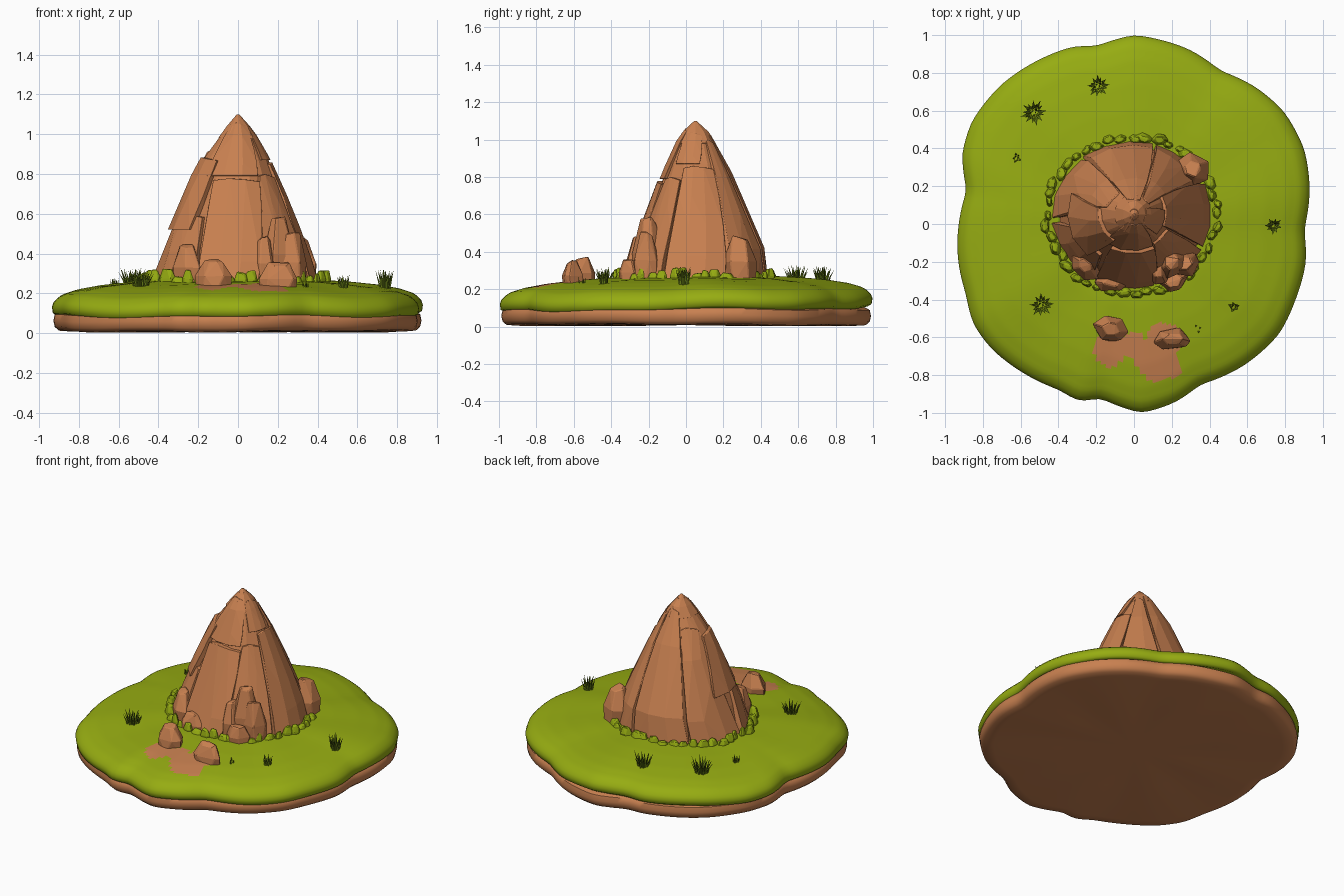
import bpy, bmesh, math, random
from mathutils import Vector

if "Cube" in bpy.data.objects:
    bpy.data.objects.remove(bpy.data.objects["Cube"])
random.seed(7)

def material(name, col):
    m = bpy.data.materials.new(name)
    m.diffuse_color = (*col, 1)
    m.use_nodes = True
    m.node_tree.nodes["Principled BSDF"].inputs["Base Color"].default_value = m.diffuse_color
    return m

GRASS = material("grass green", (0.305, 0.413, 0.006))
BLADE = material("dark grass", (0.13, 0.20, 0.008))
ROCK = material("clay rock", (0.578, 0.216, 0.08))

def finish(bm, name, mats, smooth=None, bevel=0):
    bmesh.ops.recalc_face_normals(bm, faces=bm.faces[:])
    me = bpy.data.meshes.new(name)
    bm.to_mesh(me)
    bm.free()
    ob = bpy.data.objects.new(name, me)
    bpy.context.collection.objects.link(ob)
    for m in mats:
        me.materials.append(m)
    if smooth:
        bpy.ops.object.select_all(action='DESELECT')
        ob.select_set(True)
        bpy.context.view_layer.objects.active = ob
        bpy.ops.object.shade_smooth_by_angle(angle=math.radians(smooth))
    if bevel:
        b = ob.modifiers.new("worn edges", 'BEVEL')
        b.width, b.segments, b.limit_method = bevel, 1, 'ANGLE'
        b.angle_limit = math.radians(35)
    return ob

def lerp_table(t, x):
    for p, q in zip(t, t[1:]):
        if x <= q[0]:
            f = max(0, (x - p[0]) / (q[0] - p[0]))
            return [u + (v - u) * f for u, v in zip(p[1:], q[1:])]
    return list(t[-1][1:])

# island outline, counter-clockwise from the right
OUT = [(.9, -.03), (.93, .18), (.9, .4), (.79, .6), (.635, .73), (.46, .81), (.29, .925),
       (.16, .97), (0, 1), (-.2, .94), (-.32, .94), (-.54, .85), (-.7, .74), (-.86, .54),
       (-.91, .37), (-.885, .18), (-.935, -.08), (-.93, -.2), (-.89, -.37), (-.85, -.53),
       (-.755, -.66), (-.6, -.78), (-.39, -.88), (-.29, -.94), (-.18, -.92), (.04, -1),
       (.215, -.945), (.35, -.85), (.58, -.75), (.77, -.58), (.855, -.4), (.91, -.2)]
polar = [(math.atan2(y, x) % math.tau, math.hypot(x, y)) for x, y in OUT]
polar.sort()
polar = [(polar[-1][0] - math.tau, polar[-1][1])] + polar + [(polar[0][0] + math.tau, polar[0][1])]
N = 160
ANG = [i * math.tau / N for i in range(N)]
RAD = [lerp_table(polar, a)[0] for a in ANG]
RAD = [(RAD[i - 1] + 2 * RAD[i] + RAD[(i + 1) % N]) / 4 for i in range(N)]

def disc(profile, wobble):
    """Stack of outline rings; first and last rings are closed by a centre point."""
    bm = bmesh.new()
    rings = [[bm.verts.new((f * r * math.cos(a), f * r * math.sin(a), z + wobble(a, f, z)))
              for a, r in zip(ANG, RAD)] for f, z in profile]
    for p, q in zip(rings, rings[1:]):
        for i in range(N):
            j = (i + 1) % N
            bm.faces.new((p[i], p[j], q[j], q[i]))
    for ring, z in ((rings[0], profile[0][1]), (rings[-1], profile[-1][1])):
        c = bm.verts.new((0, 0, z))
        for i in range(N):
            bm.faces.new((ring[i], ring[(i + 1) % N], c))
    return bm

# dirt underside
bm = disc([(.5, .008), (.9, .008), (.965, .012), (.985, .03), (.992, .06), (.985, .092), (.95, .11)],
          lambda a, f, z: .006 * math.sin(5 * a + 1) * math.sin(3 * a))
finish(bm, "dirt_base", [ROCK], 50)

# grass top with a bare dirt patch
TOP = [(0, .268), (.45, .262), (.6, .252), (.75, .236), (.87, .215), (.94, .193), (.975, .168), (1, .13)]
prof = [(.93, .105), (.975, .088), (.995, .1), (1, .13), (.992, .152), (.975, .17), (.957, .184)]
prof += [(f, lerp_table(TOP, f)[0]) for f in [.94 - .02 * i for i in range(37)]]
bm = disc(prof, lambda a, f, z: (.012 * f * math.sin(a) + .006 * f * math.sin(4 * a + 1)
                                 + .004 * f * math.sin(9 * a)))
PATCH = [(-.13, -.67, .085), (0, -.64, .07), (.12, -.72, .11), (.16, -.61, .09), (.19, -.76, .06)]
for f in bm.faces:
    c = f.calc_center_median()
    f.material_index = int(c.z > .15 and any(math.hypot(c.x - x, c.y - y) < r for x, y, r in PATCH))
finish(bm, "grass_top", [GRASS, ROCK], 60)

def hull(bm, pts):
    vs = [bm.verts.new(p) for p in pts]
    res = bmesh.ops.convex_hull(bm, input=vs)
    junk = {v for v in res["geom_interior"] + res["geom_unused"] if isinstance(v, bmesh.types.BMVert)}
    bmesh.ops.delete(bm, geom=list(junk), context='VERTS')

def flatten(bm):
    bmesh.ops.dissolve_limit(bm, angle_limit=math.radians(4), verts=bm.verts[:], edges=bm.edges[:])

# mountain silhouette: height, left, right, front, back (from the axis x=0, y=.05)
SIL = [(.22, .45, .425, .39, .39), (.42, .385, .36, .34, .37), (.58, .32, .295, .265, .3),
       (.75, .25, .22, .21, .235), (.87, .195, .165, .16, .17), (1.0, .09, .09, .10, .10),
       (1.06, .045, .045, .055, .06), (1.1, .006, .006, .006, .006)]

def surf(deg, z, s=1.0):
    l, r, f, b = lerp_table(SIL, z)
    c, n = math.cos(math.radians(deg)), math.sin(math.radians(deg))
    return Vector((s * c * (r if c > 0 else l), .05 + s * n * (b if n > 0 else f), z))

# inner core, seen through the cracks
bm = bmesh.new()
hull(bm, [surf(a, z, .93) for a in range(0, 360, 24) for z in (.2, .42, .58, .75, .87, 1.0, 1.08)])
flatten(bm)
finish(bm, "mountain_core", [ROCK])

# slabs leaning on the core: bottom angles, top angles, heights, scale
SLABS = [(243, 283, 240, 300, .22, .78, 1.03), (186, 240, 196, 236, .22, .60, 1.0),
         (160, 226, 168, 238, .52, .885, 1.03), (286, 330, 303, 335, .22, .80, .99),
         (333, 384, 338, 392, .22, .86, 1.0), (28, 74, 34, 60, .22, 1.0, 1.0),
         (77, 128, 64, 118, .22, 1.03, 1.01), (131, 183, 122, 164, .22, .93, .99),
         (228, 300, 225, 315, .79, 1.06, 1.0), (318, 368, 318, 385, .87, 1.04, 1.0)]
bm = bmesh.new()
for a0, a1, b0, b1, z0, z1, s in SLABS:
    pts = []
    for k in range(5):
        t = k / 4
        for c in range(4):
            u = c / 3
            deg = (a0 + (a1 - a0) * u) * (1 - t) + (b0 + (b1 - b0) * u) * t
            z = z0 + (z1 - z0) * t - (.03 * abs(u - .4) if k == 4 else 0)
            e = s * (1 + random.uniform(-.012, .012))
            pts += [surf(deg, z, e), surf(deg, z, .72)]
    hull(bm, pts)
hull(bm, [surf(a, z) for a in range(0, 360, 40) for z in (.98, 1.04, 1.1)])
flatten(bm)
finish(bm, "mountain_slabs", [ROCK], bevel=.006)

def chunk(bm, x, y, z0, size, taper, turn, jit=.16):
    """Rough boulder: jittered tapered block with a girdle."""
    w, d, h = size
    c, s = math.cos(turn), math.sin(turn)
    pts = []
    for t, k in ((0, .92), (.45, 1.0), (1, taper)):
        for i in range(6):
            a = i * math.tau / 6 + random.uniform(-.25, .25)
            q = k * (1 - random.uniform(0, jit))
            px, py = w / 2 * q * math.cos(a), d / 2 * q * math.sin(a)
            pz = h * t * (1 - (random.uniform(0, jit) if t == 1 else 0))
            pts.append((x + px * c - py * s, y + px * s + py * c, z0 + pz))
    hull(bm, pts)

# boulders at the foot of the mountain
bm = bmesh.new()
for x, y, size, taper, turn in [
        (.20, -.20, (.20, .22, .36), .45, .4), (.13, -.25, (.16, .16, .27), .5, 1.2),
        (.27, -.21, (.16, .18, .28), .5, 2.0), (.21, -.30, (.17, .13, .13), .6, .2),
        (-.12, -.31, (.20, .12, .13), .5, 0), (.31, .29, (.20, .20, .26), .5, .7),
        (-.26, -.22, (.20, .14, .22), .5, -.7)]:
    chunk(bm, x, y, .23, size, taper, turn)
flatten(bm)
finish(bm, "foot_boulders", [ROCK], bevel=.005)

# two loose boulders in front
bm = bmesh.new()
chunk(bm, -.12, -.555, .21, (.21, .15, .17), .5, -.25)
chunk(bm, .205, -.61, .20, (.22, .13, .16), .55, .05)
flatten(bm)
finish(bm, "loose_boulders", [ROCK], bevel=.004)

# ring of chunky shrubs
bm = bmesh.new()
for i in range(44):
    deg = i * 360 / 44 + random.uniform(-2, 2)
    p = surf(deg, .26, random.uniform(1.03, 1.09))
    if 215 < deg < 325:
        p.y -= .02
    w = random.uniform(.06, .10)
    chunk(bm, p.x, p.y, .235, (w, w * .65, random.uniform(.05, .09)), .6,
          math.radians(deg + 90) + random.uniform(-.4, .4))
flatten(bm)
finish(bm, "shrub_ring", [GRASS], bevel=.004)

# grass tufts: x, y, radius, height, blades
bm = bmesh.new()
for x, y, r, h, n in [(-.53, .59, .075, .10, 26), (-.19, .73, .065, .10, 22), (-.62, .35, .03, .06, 8),
                      (.74, -.01, .05, .09, 18), (-.49, -.43, .07, .09, 22), (.53, -.44, .035, .07, 10),
                      (.34, -.55, .03, .05, 3)]:
    z = .225
    for i in range(n):
        a = i * 2.4
        lean = r * math.sqrt((i + .5) / n)
        d = Vector((math.cos(a), math.sin(a), 0))
        side = Vector((-d.y, d.x, 0)) * .008
        base = Vector((x, y, z - .02)) + d * lean * .35
        mid = base + d * lean * .25 + Vector((0, 0, h * .6))
        tip = base + d * lean * .65 + Vector((0, 0, h * random.uniform(.85, 1.2) + .01))
        v = [bm.verts.new(p) for p in (base - side, base + side, base + d * .008,
                                       mid - side * .8, mid + side * .8, mid + d * .007, tip)]
        for k in range(3):
            m = (k + 1) % 3
            bm.faces.new((v[k], v[m], v[3 + m], v[3 + k]))
            bm.faces.new((v[3 + k], v[3 + m], v[6]))
finish(bm, "grass_tufts", [BLADE])
